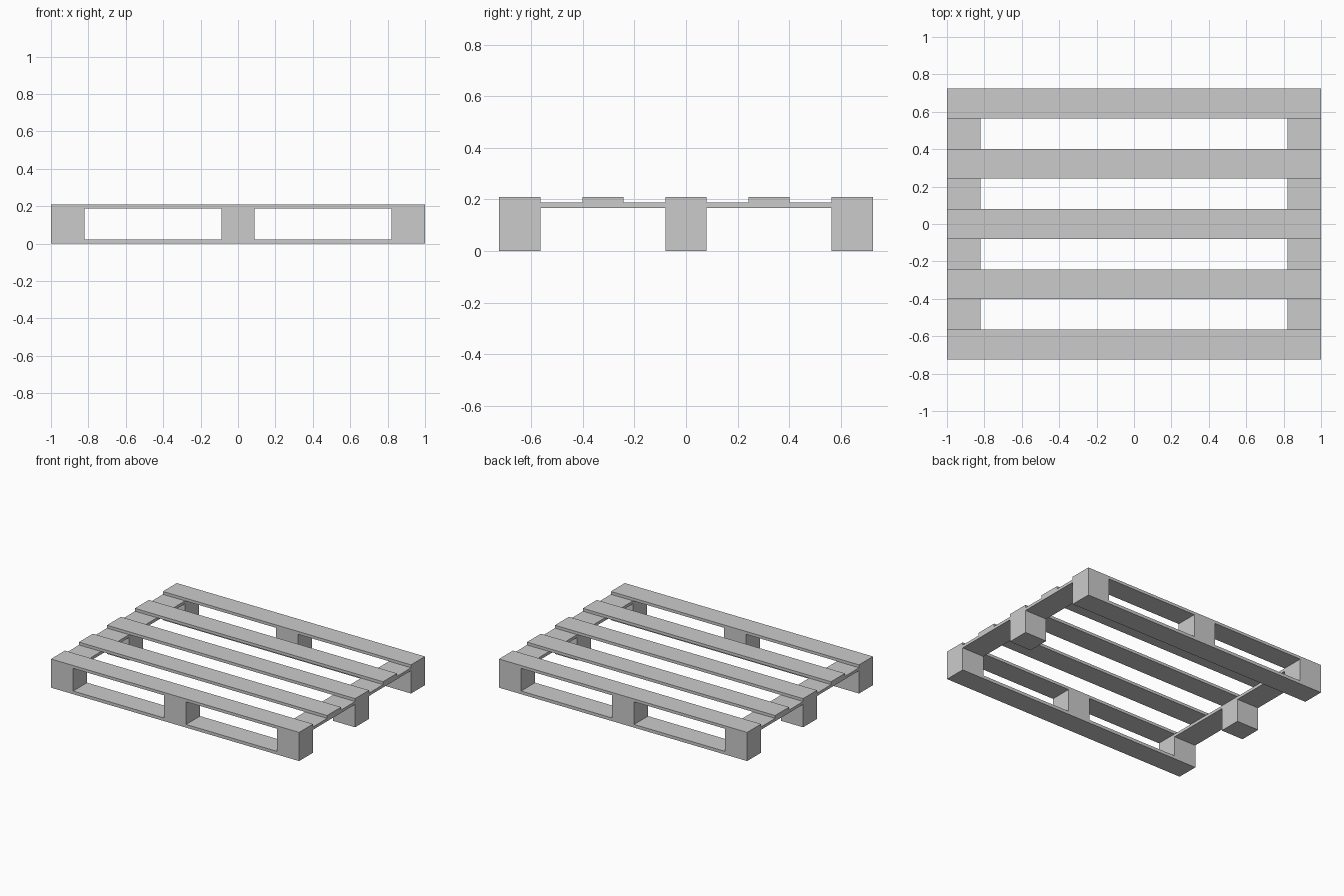
import bpy

if "Cube" in bpy.data.objects:
    bpy.data.objects.remove(bpy.data.objects["Cube"])

SLAT_W = 0.16      # board width along y
BLOCK_W = 0.178    # block width along x
TOP, DECK, STRINGER, SKID = 0.209, 0.188, 0.167, 0.023   # height levels
EDGE_Y = 0.644     # centre line of outer boards
EDGE_X = 1 - BLOCK_W / 2


def box(name, x, y, sx, sy, z0, z1):
    bpy.ops.mesh.primitive_cube_add(size=1, location=(x, y, (z0 + z1) / 2))
    ob = bpy.context.object
    ob.name = name
    ob.scale = (sx, sy, z1 - z0)
    bpy.ops.object.transform_apply(location=False, rotation=False, scale=True)
    return ob


# Five deck slats
for i in range(-2, 3):
    box("deck_slat", 0, i * EDGE_Y / 2, 2, SLAT_W, DECK, TOP)

# Two cross boards under the deck, at the ends
for sx in (-1, 1):
    box("cross_board", sx * EDGE_X, 0, BLOCK_W, 2 * EDGE_Y + SLAT_W, STRINGER, DECK)
    # Middle end block, standing directly on the ground
    box("middle_end_block", sx * EDGE_X, 0, BLOCK_W, SLAT_W, 0, STRINGER)

# Front and back skids with their blocks
for sy in (-1, 1):
    y = sy * EDGE_Y
    box("skid_board", 0, y, 2, SLAT_W, 0, SKID)
    box("centre_block", 0, y, BLOCK_W, SLAT_W, SKID, DECK)
    for sx in (-1, 1):
        box("corner_block", sx * EDGE_X, y, BLOCK_W, SLAT_W, SKID, STRINGER)
